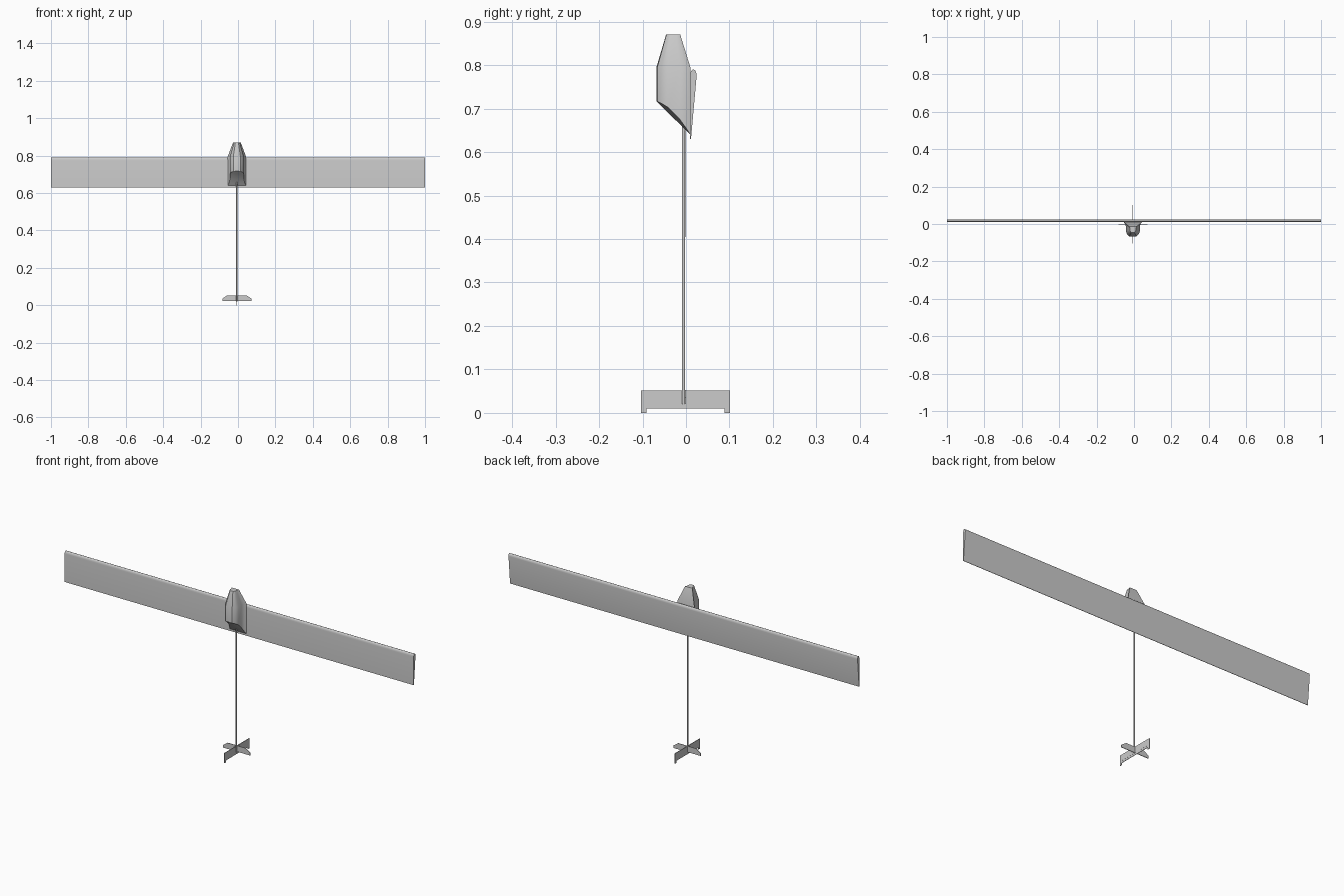
import bpy, bmesh, math

if "Cube" in bpy.data.objects:
    bpy.data.objects.remove(bpy.data.objects["Cube"])

CX = -0.006  # centre line of pod, boom and tail

grey = bpy.data.materials.new("light_grey")
grey.diffuse_color = (0.6, 0.6, 0.6, 1)
grey.use_nodes = True
grey.node_tree.nodes["Principled BSDF"].inputs["Base Color"].default_value = grey.diffuse_color


def finish(name, bm, smooth=None):
    bmesh.ops.remove_doubles(bm, verts=bm.verts, dist=1e-5)
    bmesh.ops.recalc_face_normals(bm, faces=bm.faces)
    me = bpy.data.meshes.new(name)
    bm.to_mesh(me)
    bm.free()
    me.materials.append(grey)
    ob = bpy.data.objects.new(name, me)
    bpy.context.collection.objects.link(ob)
    if smooth:
        bpy.ops.object.select_all(action='DESELECT')
        ob.select_set(True)
        bpy.context.view_layer.objects.active = ob
        bpy.ops.object.shade_smooth_by_angle(angle=math.radians(smooth))
    return ob


def prism(name, pts, axis, lo, hi, smooth=None):
    """Extrude a 2D outline (u, z) along x or y."""
    bm = bmesh.new()
    place = (lambda u, z, d: (d, u, z)) if axis == 'x' else (lambda u, z, d: (u, d, z))
    a = [bm.verts.new(place(u, z, lo)) for u, z in pts]
    b = [bm.verts.new(place(u, z, hi)) for u, z in pts]
    bm.faces.new(a)
    bm.faces.new(b[::-1])
    for i in range(len(pts)):
        j = (i + 1) % len(pts)
        bm.faces.new((a[i], b[i], b[j], a[j]))
    return finish(name, bm, smooth)


# wing: flat underside, rounded leading edge, straight taper to trailing edge
nose = [(0.017 + 0.0075 * math.cos(a), 0.776 + 0.014 * math.sin(a))
        for a in [math.pi * k / 8 for k in range(9)]]
prism("wing", nose + [(0.0095, 0.63), (0.0115, 0.63)], 'x', -1, 1, 40)

# pod: cone nose, straight body, slanted tail cut
half = [(0.049, 0.01), (0.041, 0.0), (0.037, -0.015), (0.037, -0.04),
        (0.031, -0.055), (0.019, -0.066), (0.0, -0.068)]
loop = half + [(-x, y) for x, y in half[-2::-1]]


def cut_z(x, y):
    t = (y + 0.068) / 0.078
    edge = 0.014 * math.sin(math.pi * t) if abs(x) > 0.001 else 0
    return 0.717 - 0.077 * t + edge


bm = bmesh.new()
top = [bm.verts.new((CX + x * 0.42, -0.0295 + (y + 0.029) * 0.42, 0.87)) for x, y in loop]
mid = [bm.verts.new((CX + x, y, 0.795)) for x, y in loop]
low = [bm.verts.new((CX + x, y, cut_z(x, y))) for x, y in loop]
n = len(loop)
for r, s in ((top, mid), (mid, low)):
    for i in range(n):
        j = (i + 1) % n
        bm.faces.new((r[i], r[j], s[j], s[i]))
bm.faces.new(top)
h = len(half) - 1
keel = [bm.verts.new((CX, y, cut_z(0, y))) for x, y in half[:-1]] + [low[h]]
for i in range(h):
    for a, b in ((low[i], low[i + 1]), (low[n - 1 - i], low[n - 2 - i])):
        quad = [a, b, keel[i + 1], keel[i]]
        bm.faces.new(list(dict.fromkeys(quad)))
finish("fuselage_pod", bm, 30)

# tail boom
bm = bmesh.new()
bmesh.ops.create_cone(bm, cap_ends=True, segments=16, radius1=0.0035, radius2=0.004, depth=0.7)
bmesh.ops.translate(bm, verts=bm.verts, vec=(CX, -0.0055, 0.37))
finish("tail_boom", bm, 40)

# horizontal stabiliser
prism("stabiliser", [(CX - 0.078, 0.022), (CX - 0.078, 0.035), (CX - 0.052, 0.053),
                     (CX + 0.052, 0.053), (CX + 0.078, 0.035), (CX + 0.078, 0.022)],
      'y', -0.003, 0.0)

# vertical fin with horn tips, and the rudder between them
prism("fin", [(-0.103, 0), (-0.103, 0.052), (0.101, 0.052), (0.101, 0), (0.089, 0),
              (0.089, 0.02), (-0.091, 0.02), (-0.091, 0)], 'x', CX - 0.0015, CX + 0.0015)
prism("rudder", [(-0.091, 0.01), (-0.091, 0.02), (0.089, 0.02), (0.089, 0.01)],
      'x', CX - 0.001, CX + 0.001)
